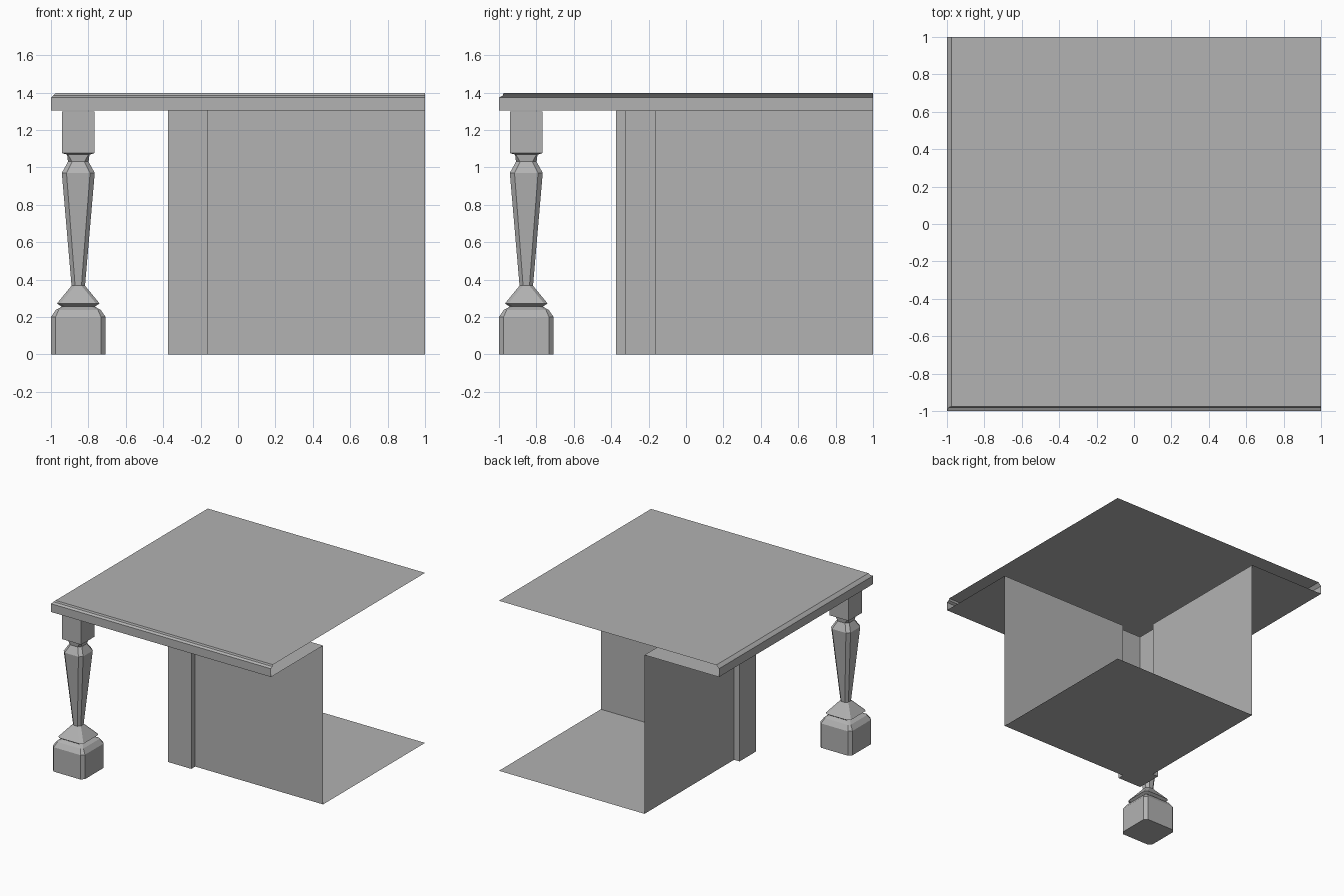
import bpy

if "Cube" in bpy.data.objects:
    bpy.data.objects.remove(bpy.data.objects["Cube"])

# Mid-grey finish shared by every part
grey = bpy.data.materials.new("grey_finish")
grey.diffuse_color = (0.447, 0.447, 0.447, 1)
grey.use_nodes = True
grey.node_tree.nodes["Principled BSDF"].inputs["Base Color"].default_value = grey.diffuse_color


def make(name, verts, faces):
    me = bpy.data.meshes.new(name)
    me.from_pydata(verts, [], faces)
    me.update()
    me.materials.append(grey)
    ob = bpy.data.objects.new(name, me)
    bpy.context.collection.objects.link(ob)
    return ob


def strips(rings, closed):
    """Stack rings of points and join neighbours with quads."""
    n = len(rings[0])
    verts = [p for r in rings for p in r]
    faces = []
    for k in range(len(rings) - 1):
        for i in range(n if closed else n - 1):
            j = (i + 1) % n
            a, b = k * n, (k + 1) * n
            faces.append((a + i, b + i, b + j, a + j))
    return verts, faces


# Outline of the carcass: walls with a projecting corner post, open right and back
W, P, Q = -0.323, -0.373, -0.163
BOTTOM, EDGE, TOP = 1.305, 1.373, 1.397
path = [(1, W), (Q, W), (Q, P), (P, P), (P, Q), (W, Q), (W, 1)]

# Cabinet body: walls and floor
v, f = strips([[(x, y, z) for x, y in path] for z in (0, BOTTOM)], False)
v.append((1, 1, 0))
f.append(tuple(range(len(path))) + (len(v) - 1,))
make("cabinet_body", v, f)

# Countertop: edge profile swept round the front and left sides, mitred
profile = [(-1, -1, BOTTOM), (-1, -1, EDGE), (-0.99, -0.98, 1.383), (-0.975, -0.975, TOP)]
v, f = strips([[(1, y, z), (x, y, z), (x, 1, z)] for x, y, z in profile], False)
n = len(v)
v.append((1, 1, TOP))
f.append((n, n - 1, n - 2, n - 3))
# L-shaped underside of the overhang
n = len(v)
v += [(x, y, BOTTOM) for x, y in reversed(path)]
f.append((0, 1, 2) + tuple(range(n, len(v))))
make("countertop", v, f)

CENTRE = -0.854


# Turned corner leg: chamfered-square sections (z, half width, half flat)
def section(z, h, c):
    pts = [(h, -c), (h, c), (c, h), (-c, h), (-h, c), (-h, -c), (-c, -h), (c, -h)]
    return [(x + CENTRE, y + CENTRE, z) for x, y in pts]


def turned(name, sections):
    v, f = strips([section(*s) for s in sections], True)
    f = [q[::-1] for q in f]
    f += [tuple(range(7, -1, -1)), tuple(range(len(v) - 8, len(v)))]
    make(name, v, f)


turned("corner_leg", [
    (0, 0.146, 0.121), (0.20, 0.146, 0.121), (0.238, 0.12, 0.105),
    (0.255, 0.088, 0.07), (0.272, 0.114, 0.095), (0.367, 0.036, 0.017),
    (0.97, 0.088, 0.063), (1.03, 0.055, 0.033), (1.068, 0.06, 0.055)])

# Square block at the head of the leg
block = [(1.068, 0.06), (1.076, 0.088), (1.298, 0.088)]
rings = [[(CENTRE + sx * h, CENTRE + sy * h, z)
          for sx, sy in ((1, -1), (1, 1), (-1, 1), (-1, -1))] for z, h in block]
v, f = strips(rings, True)
f = [q[::-1] for q in f] + [(3, 2, 1, 0), (8, 9, 10, 11)]
make("leg_head_block", v, f)
